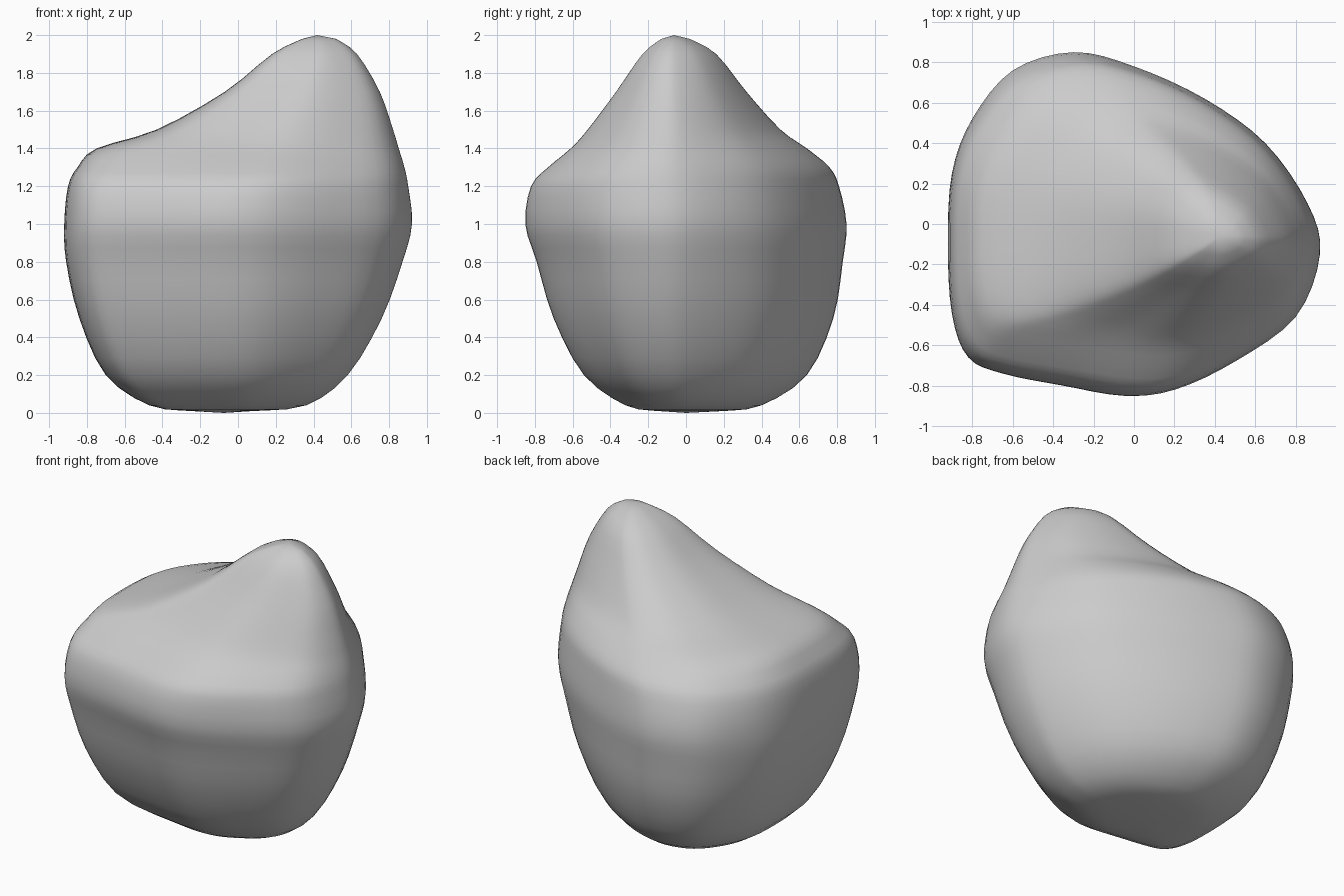
import bpy
import bmesh
from mathutils import Vector

RING_STEPS = 4      # subdivisions between outline points
HEIGHT_STEPS = 3    # subdivisions between height levels

# Plan outline of the boulder at its widest, counter-clockwise from the left side
OUTLINE = [(.92, -.15), (.86, .1), (.65, .4), (.35, .62), (0, .78), (-.3, .85),
           (-.6, .76), (-.8, .52), (-.9, .25), (-.92, -.1), (-.9, -.45),
           (-.82, -.66), (-.65, -.74), (-.35, -.8), (-.05, -.85), (.2, -.82),
           (.5, -.68), (.8, -.46)]

# Height, then the reach to right, left, front and back at that height
LEVELS = [(.01, -.25, .08, -.15, .2), (.04, -.47, .36, -.32, .4),
          (.2, -.7, .58, -.54, .64), (.5, -.84, .76, -.7, .78),
          (.8, -.91, .87, -.79, .83), (1, -.92, .92, -.85, .85),
          (1.2, -.9, .9, -.82, .81), (1.3, -.85, .88, -.73, .76),
          (1.4, -.75, .85, -.61, .64), (1.5, -.43, .82, -.52, .5),
          (1.7, -.07, .75, -.37, .32), (1.9, .18, .63, -.23, .16),
          (1.98, .34, .52, -.13, .02)]
PEAK = Vector((.43, -.06))


def spline(points, steps, closed):
    """Smooth curve through all the points."""
    pts = [Vector(p) for p in points]
    n = len(pts)

    def at(i):
        return pts[i % n] if closed else pts[max(0, min(n - 1, i))]

    result = []
    for i in range(n if closed else n - 1):
        a, b, c, d = (at(i + k) for k in (-1, 0, 1, 2))
        for s in range(steps):
            t = s / steps
            result.append(b + (c - a) * (t / 2)
                          + (a * 2 - b * 5 + c * 4 - d) * (t * t / 2)
                          + (b * 3 - a - c * 3 + d) * (t ** 3 / 2))
    if not closed:
        result.append(pts[-1])
    return result


def fit(value, centre, low, high, size):
    """Stretch one outline coordinate to the reach on its own side."""
    reach = high - centre if value > 0 else centre - low
    return centre + value / size * reach


def make_material(name, colour):
    mat = bpy.data.materials.new(name)
    mat.use_nodes = True
    mat.diffuse_color = colour
    mat.node_tree.nodes["Principled BSDF"].inputs["Base Color"].default_value = colour
    return mat


def build_boulder():
    bm = bmesh.new()
    outline = spline(OUTLINE, RING_STEPS, True)
    rings = []
    # Stack of outlines whose centre drifts towards the off-centre peak
    for z, right, left, front, back in spline(LEVELS, HEIGHT_STEPS, False):
        lean = max(0, min(1, z - 1))
        centre = PEAK * (lean * lean * (3 - 2 * lean))
        centre.x = max(right + .05, min(left - .05, centre.x))
        rings.append([bm.verts.new((fit(p.x, centre.x, right, left, .92),
                                    fit(p.y, centre.y, front, back, .85), z))
                      for p in outline])
    n = len(outline)
    for lower, upper in zip(rings, rings[1:]):
        for i in range(n):
            j = (i + 1) % n
            bm.faces.new((lower[i], lower[j], upper[j], upper[i]))
    # Rounded underside and peak
    for ring, height in ((rings[0], 0), (rings[-1], 2)):
        middle = sum((v.co for v in ring), Vector((0, 0, 0))) / n
        tip = bm.verts.new((middle.x, middle.y, height))
        for i in range(n):
            bm.faces.new((ring[i], ring[(i + 1) % n], tip))
    bmesh.ops.recalc_face_normals(bm, faces=bm.faces)
    for face in bm.faces:
        face.smooth = True
    mesh = bpy.data.meshes.new("boulder")
    bm.to_mesh(mesh)
    bm.free()
    mesh.materials.append(make_material("stone grey", (.6, .6, .6, 1)))
    boulder = bpy.data.objects.new("boulder", mesh)
    bpy.context.collection.objects.link(boulder)


cube = bpy.data.objects.get("Cube")
if cube:
    bpy.data.objects.remove(cube)
build_boulder()
